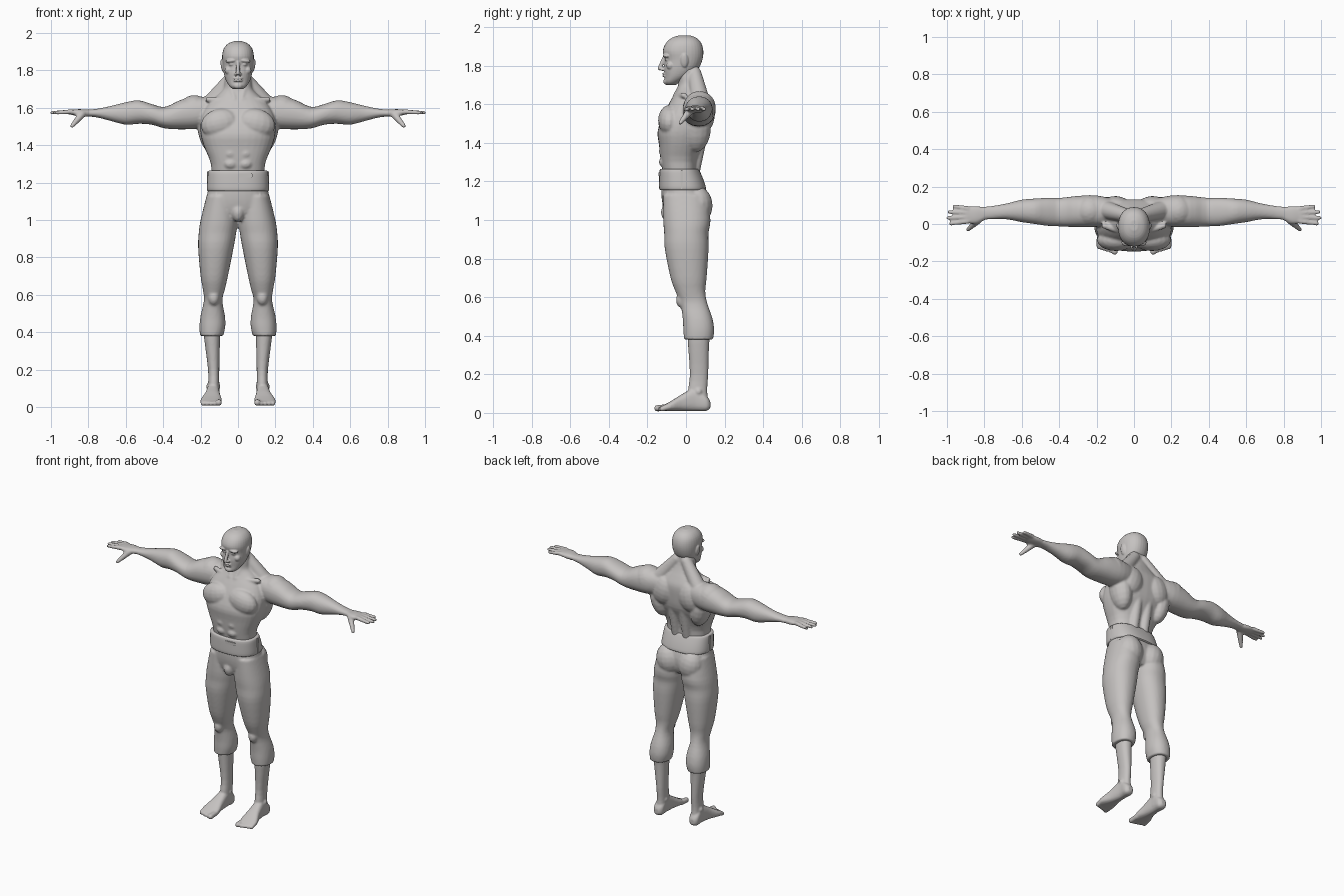
import bpy
import bmesh
import math
from mathutils import Matrix, Vector

if "Cube" in bpy.data.objects:
    bpy.data.objects.remove(bpy.data.objects["Cube"], do_unlink=True)

grey = bpy.data.materials.new("warm grey")
grey.use_nodes = True
colour = (.56, .54, .53, 1)
grey.diffuse_color = colour
grey.node_tree.nodes["Principled BSDF"].inputs["Base Color"].default_value = colour


def smooth_between(before, start, end, after, t):
    """Catmull-Rom value between start and end."""
    slope_in = (end - before) / 2
    slope_out = (after - start) / 2
    ease = t * t * (3 - 2 * t)
    return start + (end - start) * ease + t * (1 - t) * (slope_in * (1 - t) - slope_out * t)


def superellipse(angle, power):
    """Point on a rounded square of half-width one."""
    c, s = math.cos(angle), math.sin(angle)
    return math.copysign(abs(c) ** (2 / power), c), math.copysign(abs(s) ** (2 / power), s)


def loft(bm, axis, rings, power=2.2, steps=3, sides=32):
    """Skin rings given as position on the axis, then low and high on the other two axes."""
    dense = []
    last = len(rings) - 1
    for i in range(last):
        near = [rings[max(i - 1, 0)], rings[i], rings[i + 1], rings[min(i + 2, last)]]
        for step in range(steps):
            dense.append([smooth_between(*column, step / steps) for column in zip(*near)])
    dense.append(rings[-1])
    first_axis, second_axis = [a for a in range(3) if a != axis]
    loops = []
    for position, a_low, a_high, b_low, b_high in dense:
        loop = []
        for side in range(sides):
            u, v = superellipse(math.tau * side / sides, power)
            point = Vector()
            point[axis] = position
            point[first_axis] = (a_low + a_high + u * (a_high - a_low)) / 2
            point[second_axis] = (b_low + b_high + v * (b_high - b_low)) / 2
            loop.append(bm.verts.new(point))
        loops.append(loop)
    for low, high in zip(loops, loops[1:]):
        for side in range(sides):
            following = (side + 1) % sides
            bm.faces.new((low[side], low[following], high[following], high[side]))
    bm.faces.new(loops[0])
    bm.faces.new(loops[-1])


def trunk(bm, rings, **options):
    """Loft upright rings that are the same on both sides: height, half width, front, back."""
    loft(bm, axis=2, rings=[(z, -w, w, front, back) for z, w, front, back in rings], **options)


def blob(bm, centre, radii, turn=0):
    """Ellipsoid muscle or feature, turned in the front plane."""
    matrix = Matrix.Translation(centre) @ Matrix.Rotation(math.radians(turn), 4, "Y")
    matrix = matrix @ Matrix.Diagonal((*radii, 1))
    bmesh.ops.create_uvsphere(bm, u_segments=16, v_segments=10, radius=1, matrix=matrix)


def cord(bm, start, end, start_radius, end_radius):
    """Tapered strand with round ends."""
    start, end = Vector(start), Vector(end)
    along = end - start
    matrix = Matrix.Translation((start + end) / 2) @ along.to_track_quat("Z", "Y").to_matrix().to_4x4()
    bmesh.ops.create_cone(bm, cap_ends=True, segments=16, radius1=start_radius, radius2=end_radius,
                          depth=along.length, matrix=matrix)
    blob(bm, start, [start_radius] * 3)
    blob(bm, end, [end_radius] * 3)


def make_object(name, bm, mirrored=True):
    bmesh.ops.recalc_face_normals(bm, faces=bm.faces[:])
    mesh = bpy.data.meshes.new(name)
    bm.to_mesh(mesh)
    bm.free()
    mesh.materials.append(grey)
    obj = bpy.data.objects.new(name, mesh)
    bpy.context.collection.objects.link(obj)
    if mirrored:
        obj.modifiers.new("both sides", "MIRROR").use_mirror_merge = False
    return obj


def make_flesh(name, bm, voxel, relax):
    """Fuse overlapping shapes into one smooth skin."""
    obj = make_object(name, bm)
    fuse = obj.modifiers.new("fuse", "REMESH")
    fuse.mode = "VOXEL"
    fuse.voxel_size = voxel
    fuse.use_smooth_shade = True
    obj.modifiers.new("soften", "SMOOTH").iterations = relax


def make_hard(name, bm, mirrored):
    """Keep crisp edges on cloth fittings."""
    mesh = make_object(name, bm, mirrored).data
    mesh.shade_smooth()
    mesh.set_sharp_from_angle(angle=math.radians(40))


# Torso and neck
body = bmesh.new()
trunk(body, power=2.5, rings=[
    (1.2, .14, -.11, .06), (1.3, .145, -.13, .06), (1.39, .18, -.14, .09), (1.46, .2, -.147, .12),
    (1.54, .2, -.12, .13), (1.61, .17, -.085, .13), (1.66, .12, -.055, .11), (1.7, .08, -.04, .09),
    (1.75, .07, -.04, .07), (1.8, .06, -.03, .065)])
blob(body, centre=(.095, -.085, 1.515), radii=(.105, .06, .08), turn=12)   # chest
blob(body, centre=(.15, .05, 1.48), radii=(.065, .08, .13), turn=10)       # side back
blob(body, centre=(.1, .09, 1.55), radii=(.085, .06, .1), turn=-15)        # shoulder blade
cord(body, (.04, .04, 1.24), (.04, .09, 1.5), .03, .035)                   # spine muscle
cord(body, (.035, .045, 1.76), (.15, .075, 1.615), .035, .05)              # neck to shoulder
cord(body, (.055, .015, 1.77), (.02, -.05, 1.65), .016, .014)              # throat
cord(body, (.02, -.055, 1.64), (.16, -.01, 1.645), .015, .015)             # collar bone
for row in range(3):                                                       # stomach
    blob(body, centre=(.04, -.105, 1.3 + row * .055), radii=(.04, .036, .03))

# Arm
loft(body, axis=0, rings=[
    (.1, 0, .13, 1.51, 1.65), (.2, -.015, .153, 1.49, 1.66), (.3, -.017, .15, 1.485, 1.645),
    (.39, -.013, .14, 1.49, 1.605), (.46, -.01, .14, 1.51, 1.62), (.53, 0, .136, 1.515, 1.64),
    (.6, .01, .13, 1.51, 1.63), (.68, .025, .11, 1.53, 1.61), (.76, .026, .096, 1.55, 1.594),
    (.83, .02, .09, 1.555, 1.59)])
blob(body, centre=(.235, .07, 1.585), radii=(.085, .085, .083), turn=20)   # shoulder cap

# Hand
loft(body, axis=0, power=2.4, rings=[
    (.8, .02, .09, 1.553, 1.59), (.85, 0, .096, 1.555, 1.593), (.91, .01, .09, 1.567, 1.588)])
for finger in range(4):
    base = Vector((.89, .014 + finger * .023, 1.579))
    length = .105 - .01 * (finger - 1.2) ** 2
    cord(body, base, base + Vector((length, finger * .008 - .012, -.005)), .0135, .01)
cord(body, (.835, .02, 1.565), (.887, -.03, 1.503), .021, .011)            # thumb
make_flesh("upper_body", body, voxel=.007, relax=3)

# Head
head = bmesh.new()
trunk(head, rings=[
    (1.7, .026, -.1, -.05), (1.715, .045, -.11, -.03), (1.745, .064, -.11, .02), (1.785, .076, -.114, .065),
    (1.83, .082, -.11, .085), (1.875, .085, -.12, .09), (1.915, .077, -.105, .08),
    (1.943, .054, -.075, .056), (1.957, .02, -.035, .02)])
blob(head, centre=(.034, -.1, 1.852), radii=(.034, .02, .011), turn=6)     # brow
blob(head, centre=(.033, -.095, 1.832), radii=(.017, .016, .009))          # eye
blob(head, centre=(.05, -.08, 1.8), radii=(.022, .022, .022))              # cheek
cord(head, (0, -.113, 1.842), (0, -.136, 1.786), .009, .011)               # nose bridge
blob(head, centre=(.011, -.122, 1.781), radii=(.009, .013, .009))          # nostril
for lip_height in (1.758, 1.746):
    blob(head, centre=(0, -.11, lip_height), radii=(.026, .013, .0065))
blob(head, centre=(0, -.1, 1.718), radii=(.026, .018, .018))               # chin
blob(head, centre=(.083, -.008, 1.826), radii=(.009, .02, .036), turn=8)   # ear
make_flesh("head", head, voxel=.004, relax=2)

# Trousers
trousers = bmesh.new()
trunk(trousers, rings=[
    (1.18, .158, -.128, .085), (1.11, .17, -.126, .105), (1.04, .185, -.11, .1), (1, .17, -.08, .08)])
loft(trousers, axis=2, rings=[
    (1.13, .02, .168, -.118, .11), (1, .003, .2, -.118, .127), (.93, .01, .21, -.113, .116),
    (.85, .024, .213, -.11, .117), (.7, .054, .2, -.08, .107), (.63, .07, .188, -.055, .1),
    (.57, .084, .182, -.03, .11), (.49, .07, .2, -.017, .137), (.43, .068, .206, -.014, .146),
    (.38, .08, .203, -.01, .14)])
blob(trousers, centre=(.083, .06, 1.075), radii=(.083, .078, .1), turn=10)  # seat
blob(trousers, centre=(0, -.09, 1.04), radii=(.035, .04, .05))             # front
blob(trousers, centre=(.13, -.025, .585), radii=(.03, .027, .04))          # knee
make_flesh("trousers", trousers, voxel=.008, relax=3)

# Lower legs and feet
shins = bmesh.new()
loft(shins, axis=2, rings=[
    (.43, .09, .185, .005, .13), (.36, .096, .18, .01, .12), (.2, .1, .16, .02, .115),
    (.11, .1, .16, .01, .11), (.04, .1, .163, .015, .12)])
loft(shins, axis=1, power=2.6, rings=[
    (.126, .118, .15, .025, .06), (.105, .1, .166, .01, .09), (.05, .1, .166, .01, .13),
    (-.02, .095, .178, .01, .097), (-.08, .086, .2, .01, .06), (-.13, .09, .2, .01, .033)])
for toe in range(5):
    size = .017 if toe == 0 else .0125
    across = .103 + toe * .021
    cord(shins, (across, -.09, .028), (across, toe * .006 - .148, size + .007), size, size)
for ankle in (.106, .158):
    blob(shins, centre=(ankle, .065, .11), radii=(.012, .018, .018))
make_flesh("lower_legs", shins, voxel=.006, relax=2)

# Belt
belt = bmesh.new()
trunk(belt, power=2.5, sides=64, rings=[
    (1.155, .16, -.134, .1), (1.165, .166, -.139, .104), (1.21, .164, -.139, .09),
    (1.256, .16, -.137, .07), (1.265, .154, -.13, .063)])
make_hard("belt", belt, mirrored=False)


def plate(name, centre, size, mirrored):
    bm = bmesh.new()
    bmesh.ops.create_cube(bm, size=1, matrix=Matrix.Translation(centre) @ Matrix.Diagonal((*size, 1)))
    bmesh.ops.bevel(bm, geom=bm.edges[:], offset=.002, segments=2, affect="EDGES")
    make_hard(name, bm, mirrored)


# Belt fastening and side tabs
plate("belt_flap", (.04, -.138, 1.238), (.075, .008, .022), mirrored=False)
plate("belt_side_tab", (.163, -.022, 1.21), (.008, .012, .1), mirrored=True)
